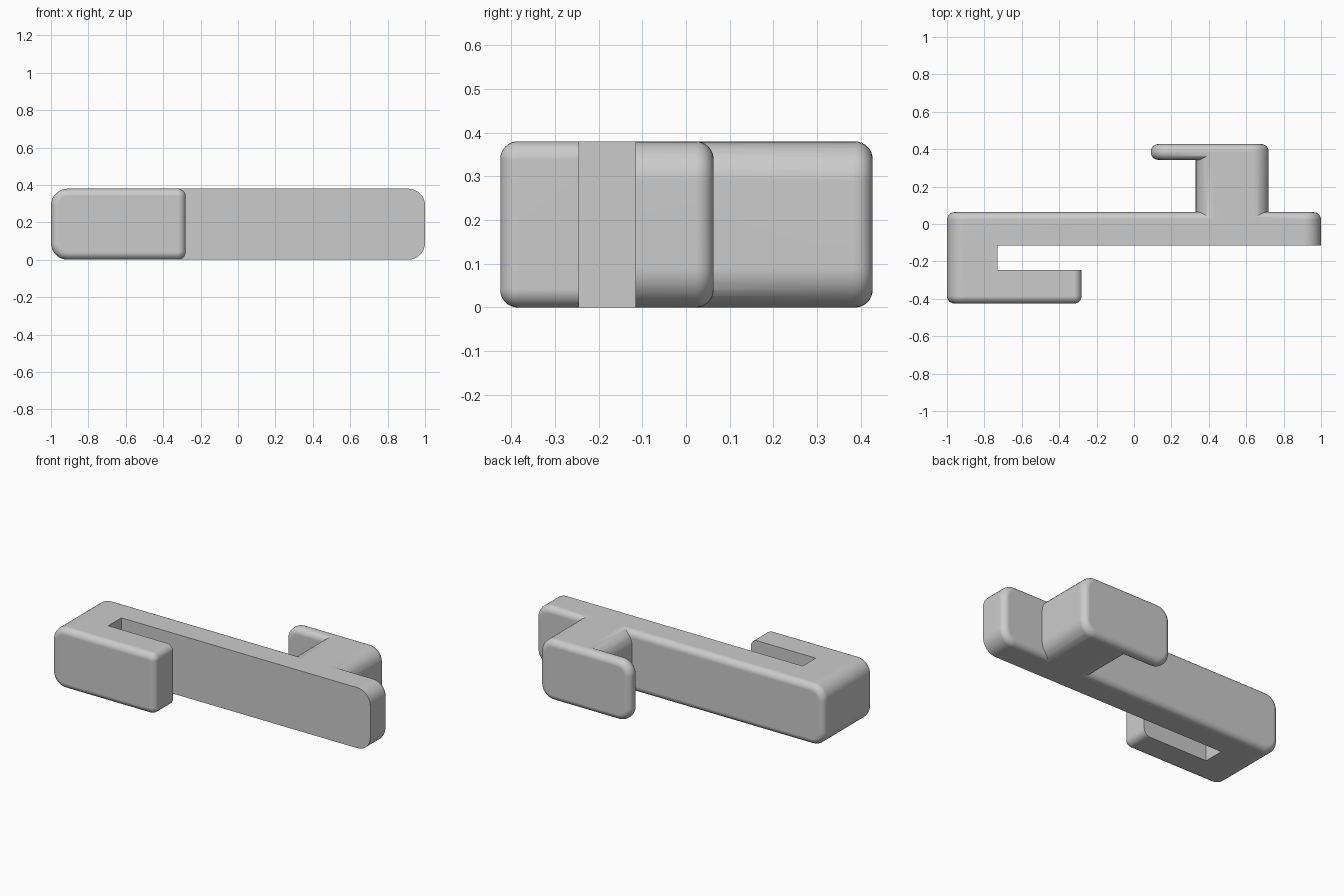
import bpy, bmesh, math

cube = bpy.data.objects.get("Cube")
if cube:
    bpy.data.objects.remove(cube)

HEIGHT = 0.38
CORNER = 0.09

grey = bpy.data.materials.new("plain grey")
grey.use_nodes = True
colour = (0.6, 0.6, 0.6, 1)
grey.diffuse_color = colour
grey.node_tree.nodes["Principled BSDF"].inputs["Base Color"].default_value = colour


def round_edges(bm, rule, radius, segments=8):
    """Fillet every edge whose two end points both satisfy the rule."""
    bm.normal_update()
    edges = [e for e in bm.edges if rule(*[v.co for v in e.verts])]
    bmesh.ops.bevel(bm, geom=edges, offset=radius, offset_type='OFFSET',
                    segments=segments, profile=0.5, affect='EDGES')


def across_at(x):
    """Edges running front to back at the given x."""
    return lambda a, b: (abs(a.x - x) < 1e-4 and abs(b.x - x) < 1e-4
                         and abs(a.z - b.z) < 1e-4)


def rim_at(y):
    """Edges around the face lying at the given y."""
    return lambda a, b: abs(a.y - y) < 1e-4 and abs(b.y - y) < 1e-4


def make_part(name, outline, corners, rims):
    """Raise a plan outline, round its end corners, then its face rims."""
    bm = bmesh.new()
    base = bm.faces.new([bm.verts.new((x, y, 0)) for x, y in outline])
    raised = bmesh.ops.extrude_face_region(bm, geom=[base])["geom"]
    for v in raised:
        if isinstance(v, bmesh.types.BMVert):
            v.co.z = HEIGHT
    bmesh.ops.recalc_face_normals(bm, faces=bm.faces[:])
    for x, radius in corners:
        round_edges(bm, across_at(x), radius)
    for y, radius in rims:
        round_edges(bm, rim_at(y), radius)
    mesh = bpy.data.meshes.new(name)
    bm.to_mesh(mesh)
    bm.free()
    mesh.materials.append(grey)
    obj = bpy.data.objects.new(name, mesh)
    bpy.context.collection.objects.link(obj)
    return obj


def rectangle(x0, x1, y0, y1):
    return [(x0, y0), (x1, y0), (x1, y1), (x0, y1)]


# Long bar with the hook folded round its front left end
hook_bar = make_part(
    "hook_bar",
    [(-1, -0.425), (-0.28, -0.425), (-0.28, -0.245), (-0.73, -0.245),
     (-0.73, -0.115), (1, -0.115), (1, 0.063), (-1, 0.063)],
    [(-1, CORNER), (1, CORNER), (-0.28, 0.042)],
    [(-0.425, 0.04), (0.063, 0.04)])

# Post standing off the back, and the tab across its end
rear_post = make_part("rear_post", rectangle(0.33, 0.72, -0.03, 0.385),
                      [(0.33, CORNER), (0.72, CORNER)], [])
rear_tab = make_part("rear_tab", rectangle(0.09, 0.72, 0.343, 0.427),
                     [(0.09, CORNER), (0.72, CORNER)],
                     [(0.343, 0.04), (0.427, 0.04)])

# Join everything into one solid
bpy.context.view_layer.objects.active = hook_bar
for part in (rear_post, rear_tab):
    part.hide_render = True
    union = hook_bar.modifiers.new("union", 'BOOLEAN')
    union.operation = 'UNION'
    union.solver = 'EXACT'
    union.object = part
    bpy.ops.object.modifier_apply(modifier=union.name)
    bpy.data.objects.remove(part)

# Smooth fillets with flat main faces
bpy.ops.object.select_all(action='DESELECT')
hook_bar.select_set(True)
bpy.ops.object.shade_smooth_by_angle(angle=math.radians(30))
weighted = hook_bar.modifiers.new("flat faces", 'WEIGHTED_NORMAL')
weighted.keep_sharp = True
